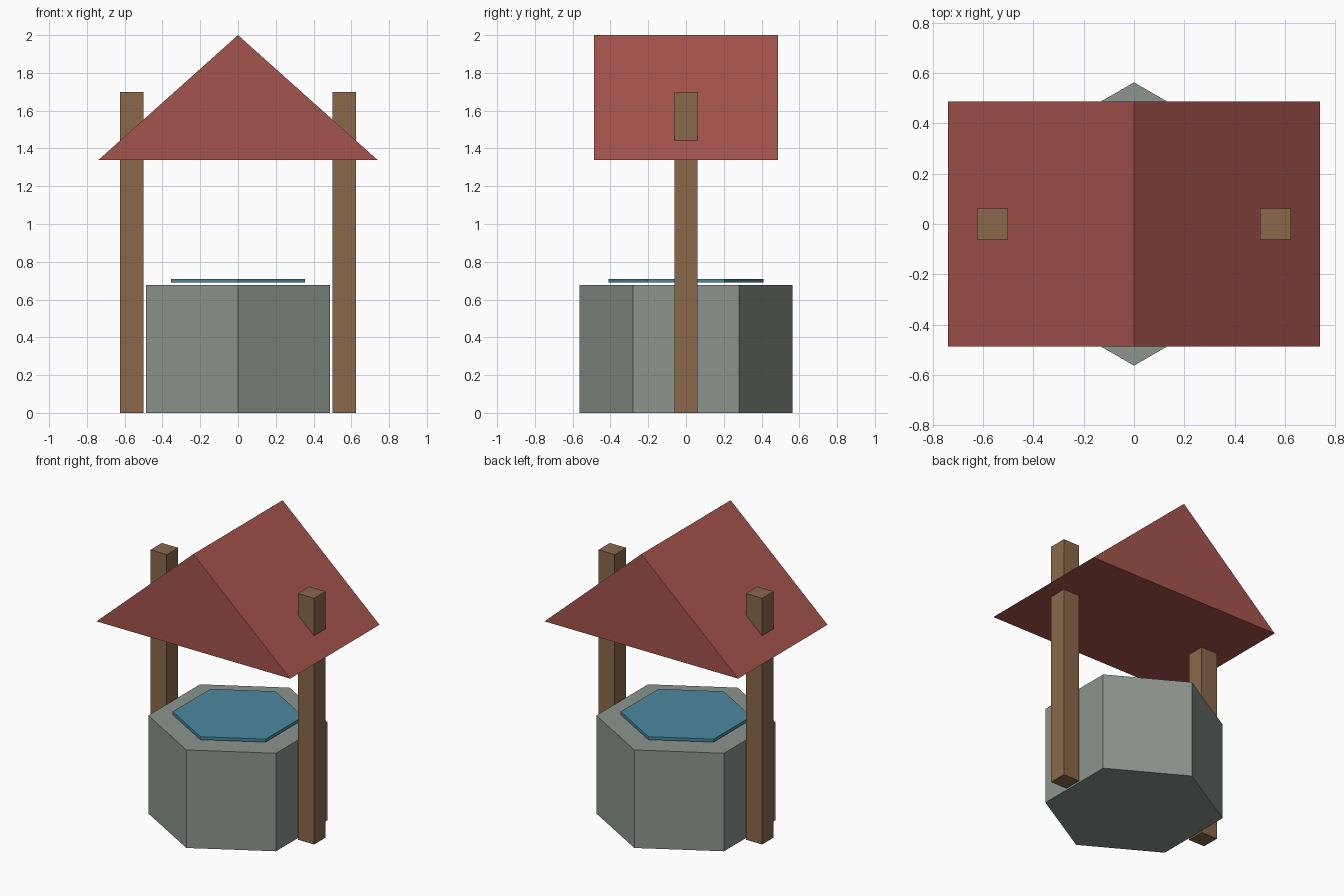
import bpy, bmesh, math

if "Cube" in bpy.data.objects:
    bpy.data.objects.remove(bpy.data.objects["Cube"])


def material(name, rgb):
    lin = [(c / 255 / 12.92) if c < 11 else ((c / 255 + 0.055) / 1.055) ** 2.4 for c in rgb]
    m = bpy.data.materials.new(name)
    m.diffuse_color = (*lin, 1)
    m.use_nodes = True
    m.node_tree.nodes["Principled BSDF"].inputs["Base Color"].default_value = m.diffuse_color
    return m


def prism(name, profile, axis, start, end, mat):
    """Extrude a closed 2D profile along z, or along y for an (x, z) profile."""
    bm = bmesh.new()
    place = (lambda a, b, d: (a, b, d)) if axis == 'z' else (lambda a, b, d: (a, d, b))
    rings = [[bm.verts.new(place(a, b, d)) for a, b in profile] for d in (start, end)]
    n = len(profile)
    for ring in rings:
        bm.faces.new(ring)
    for i in range(n):
        j = (i + 1) % n
        bm.faces.new((rings[0][i], rings[0][j], rings[1][j], rings[1][i]))
    bmesh.ops.recalc_face_normals(bm, faces=bm.faces)
    mesh = bpy.data.meshes.new(name)
    bm.to_mesh(mesh)
    bm.free()
    mesh.materials.append(mat)
    obj = bpy.data.objects.new(name, mesh)
    bpy.context.collection.objects.link(obj)
    return obj


def hexagon(r):
    # one corner points to the front
    return [(r * math.sin(k * math.pi / 3), r * math.cos(k * math.pi / 3)) for k in range(6)]


stone = material("grey stone", (140, 149, 140))
wood = material("brown wood", (138, 105, 74))
tile = material("red roof", (165, 84, 76))
water = material("blue water", (74, 137, 160))

# Stone well body and thin water sheet just above it
prism("well_wall", hexagon(0.563), 'z', 0, 0.677, stone)
prism("water_surface", hexagon(0.41), 'z', 0.689, 0.71, water)

# Two posts that poke through the roof
h = 0.062
for side, label in ((-1, "left"), (1, "right")):
    cx = side * 0.563
    prism(label + "_post", [(cx - h, -h), (cx + h, -h), (cx + h, h), (cx - h, h)],
          'z', 0, 1.70, wood)

# Solid gable roof
prism("roof", [(-0.74, 1.338), (0.74, 1.338), (0, 2.0)], 'y', -0.487, 0.487, tile)
